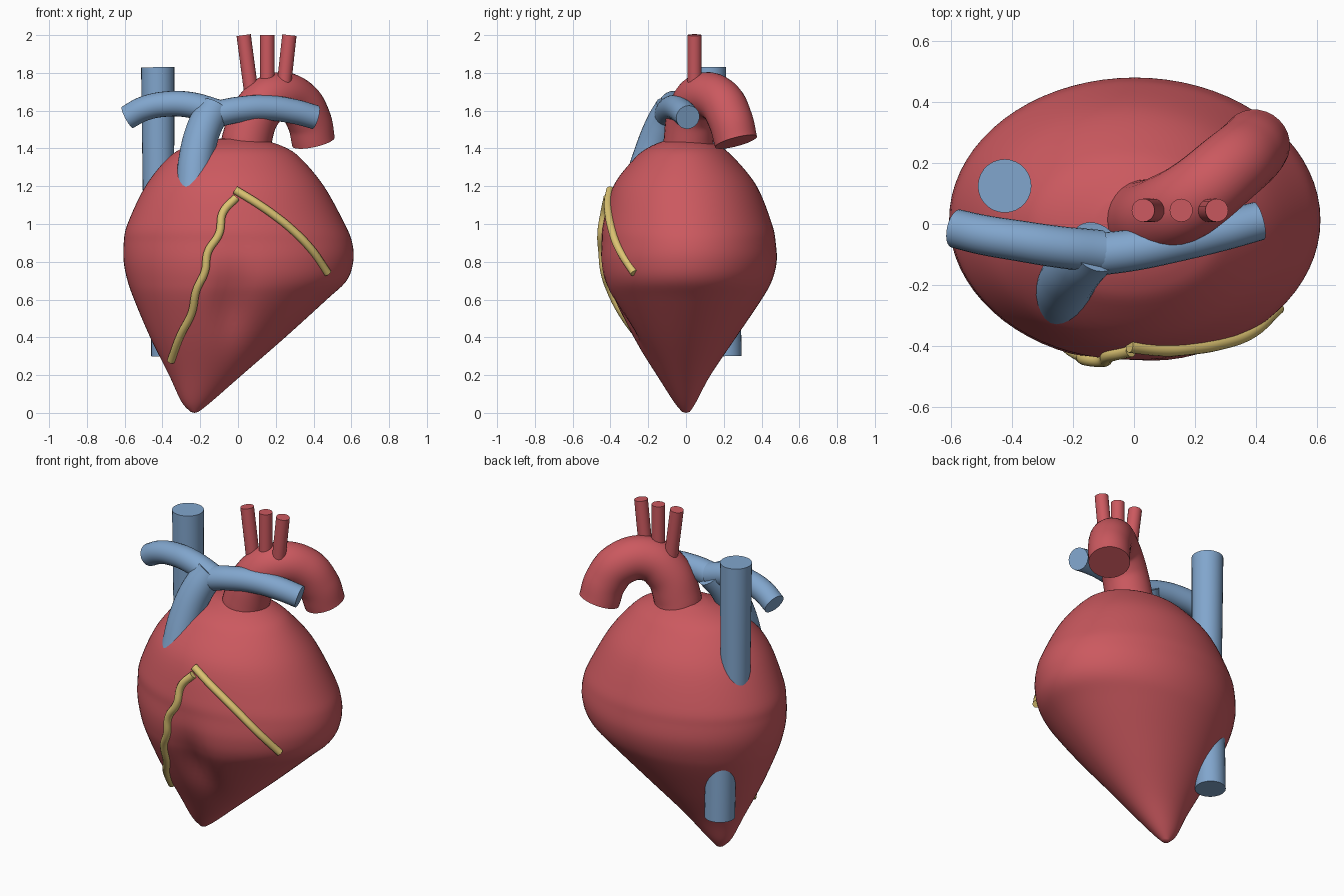
import bpy
import math
from mathutils import Vector
from mathutils.bvhtree import BVHTree

if "Cube" in bpy.data.objects:
    bpy.data.objects.remove(bpy.data.objects["Cube"])


def make_material(name, rgb):
    mat = bpy.data.materials.new(name)
    mat.use_nodes = True
    color = (*rgb, 1)
    mat.diffuse_color = color
    mat.node_tree.nodes["Principled BSDF"].inputs["Base Color"].default_value = color
    return mat


RED = make_material("muscle red", (0.60, 0.10, 0.115))
BLUE = make_material("vein blue", (0.22, 0.38, 0.61))
YELLOW = make_material("coronary yellow", (0.72, 0.55, 0.17))


def smooth(obj, degrees=40):
    bpy.ops.object.select_all(action="DESELECT")
    obj.select_set(True)
    bpy.context.view_layer.objects.active = obj
    bpy.ops.object.shade_smooth_by_angle(angle=math.radians(degrees))


def spline(a, b, c, d, t):
    """Catmull-Rom value between b and c."""
    return b + 0.5 * t * (c - a + t * (2 * a - 5 * b + 4 * c - d + t * (3 * (b - c) + d - a)))


def tube(name, points, radii, mat, sides=8):
    """Round capped tube through a few points."""
    data = bpy.data.curves.new(name, "CURVE")
    data.dimensions = "3D"
    data.bevel_depth = 1
    data.bevel_resolution = sides
    data.resolution_u = 10
    data.use_fill_caps = True
    path = data.splines.new("BEZIER")
    path.bezier_points.add(len(points) - 1)
    for i, (bp, co) in enumerate(zip(path.bezier_points, points)):
        bp.co = co
        bp.handle_left_type = bp.handle_right_type = "AUTO"
        bp.radius = radii[0] + (radii[1] - radii[0]) * i / (len(points) - 1)
    obj = bpy.data.objects.new(name, data)
    bpy.context.collection.objects.link(obj)
    data.materials.append(mat)
    bpy.ops.object.select_all(action="DESELECT")
    obj.select_set(True)
    bpy.context.view_layer.objects.active = obj
    bpy.ops.object.convert(target="MESH")
    smooth(bpy.context.object)


# Heart body: cross-sections as height, right edge, left edge, front, back
SECTIONS = [
    (0.005, -0.25, -0.21, -0.02, 0.02),
    (0.06, -0.30, -0.14, -0.065, 0.055),
    (0.2, -0.365, 0.02, -0.155, 0.13),
    (0.4, -0.465, 0.25, -0.285, 0.265),
    (0.6, -0.55, 0.47, -0.40, 0.40),
    (0.7, -0.585, 0.575, -0.44, 0.455),
    (0.8, -0.605, 0.61, -0.455, 0.48),
    (0.9, -0.605, 0.605, -0.45, 0.475),
    (1.0, -0.585, 0.565, -0.44, 0.455),
    (1.2, -0.49, 0.455, -0.385, 0.375),
    (1.35, -0.37, 0.33, -0.27, 0.255),
    (1.41, -0.27, 0.24, -0.19, 0.18),
    (1.45, -0.12, 0.12, -0.09, 0.09),
]
SIDES, STEPS = 72, 6


def body_ring(z, right, left, front, back):
    ring = []
    for k in range(SIDES):
        a = math.tau * k / SIDES
        x = (left + right) / 2 + (left - right) / 2 * math.cos(a)
        y = (front + back) / 2 + (back - front) / 2 * math.sin(a)
        # Shallow groove between the two lower chambers
        if math.sin(a) < 0:
            depth = 0.055 * math.exp(-((z - 0.58) / 0.2) ** 2)
            y += depth * math.exp(-((x + 0.04) / 0.1) ** 2) * -math.sin(a)
        ring.append((x, y, z))
    return ring


verts, faces = [], []
last = len(SECTIONS) - 1
rings = 0
for i in range(last):
    near = [SECTIONS[max(0, min(last, i + j))] for j in (-1, 0, 1, 2)]
    for s in range(STEPS + (i == last - 1)):
        verts += body_ring(*[spline(*v, s / STEPS) for v in zip(*near)])
        rings += 1
for r in range(rings - 1):
    for k in range(SIDES):
        n = (k + 1) % SIDES
        a, b = r * SIDES, (r + 1) * SIDES
        faces.append((a + k, a + n, b + n, b + k))
tip, top = len(verts), len(verts) + 1
verts += [(-0.23, 0, 0), (0, 0, 1.457)]
end = (rings - 1) * SIDES
for k in range(SIDES):
    n = (k + 1) % SIDES
    faces += [(tip, n, k), (top, end + k, end + n)]
mesh = bpy.data.meshes.new("heart_body")
mesh.from_pydata(verts, [], faces)
mesh.materials.append(RED)
body = bpy.data.objects.new("heart_body", mesh)
bpy.context.collection.objects.link(body)
smooth(body, 60)

# Aorta arch and its three branches
tube("aorta", [(0.035, 0.015, 1.36), (0.05, 0.015, 1.46), (0.105, 0.035, 1.6), (0.2, 0.09, 1.675),
               (0.31, 0.18, 1.65), (0.375, 0.235, 1.55), (0.4, 0.265, 1.435)], (0.135, 0.115), RED, 12)
for name, low, high in (("right", 0.075, 0.03), ("middle", 0.155, 0.155), ("left", 0.235, 0.272)):
    tube(name + "_aortic_branch", [(low, 0.045, 1.66), (high, 0.045, 2.0)], (0.038, 0.038), RED)

# Pulmonary trunk and its two arms
tube("pulmonary_trunk", [(-0.235, -0.25, 1.15), (-0.22, -0.19, 1.35), (-0.175, -0.125, 1.52),
                         (-0.125, -0.075, 1.61)], (0.095, 0.09), BLUE, 12)
tube("left_pulmonary_artery", [(-0.12, -0.1, 1.58), (0, -0.085, 1.605), (0.15, -0.055, 1.615),
                               (0.3, -0.02, 1.595), (0.41, 0.01, 1.565)], (0.07, 0.064), BLUE, 10)
tube("right_pulmonary_artery", [(-0.11, -0.09, 1.59), (-0.25, -0.075, 1.63), (-0.38, -0.055, 1.635),
                                (-0.5, -0.035, 1.61), (-0.585, -0.015, 1.565)], (0.07, 0.064), BLUE, 10)

# Upper and lower great veins
tube("upper_vein", [(-0.42, 0.125, 1.0), (-0.425, 0.125, 1.83)], (0.082, 0.088), BLUE, 12)
tube("lower_vein", [(-0.375, 0.21, 0.3), (-0.375, 0.2, 0.75)], (0.085, 0.085), BLUE, 12)

# Coronary arteries laid on the front of the body
surface = BVHTree.FromPolygons(verts, faces)


def coronary(name, front_path):
    points = []
    for x, z in front_path:
        hit = surface.ray_cast(Vector((x, -2, z)), Vector((0, 1, 0)))[0]
        points.append(hit + Vector((0, -0.008, 0)))
    tube(name, points, (0.022, 0.021), YELLOW, 4)


coronary("descending_coronary", [(-0.01, 1.14), (-0.08, 1.06), (-0.1, 0.95), (-0.16, 0.85), (-0.175, 0.75),
                                 (-0.22, 0.65), (-0.245, 0.53), (-0.305, 0.41), (-0.355, 0.275)])
coronary("side_coronary", [(-0.015, 1.18), (0.1, 1.11), (0.18, 1.055), (0.275, 0.98), (0.38, 0.875), (0.475, 0.74)])
